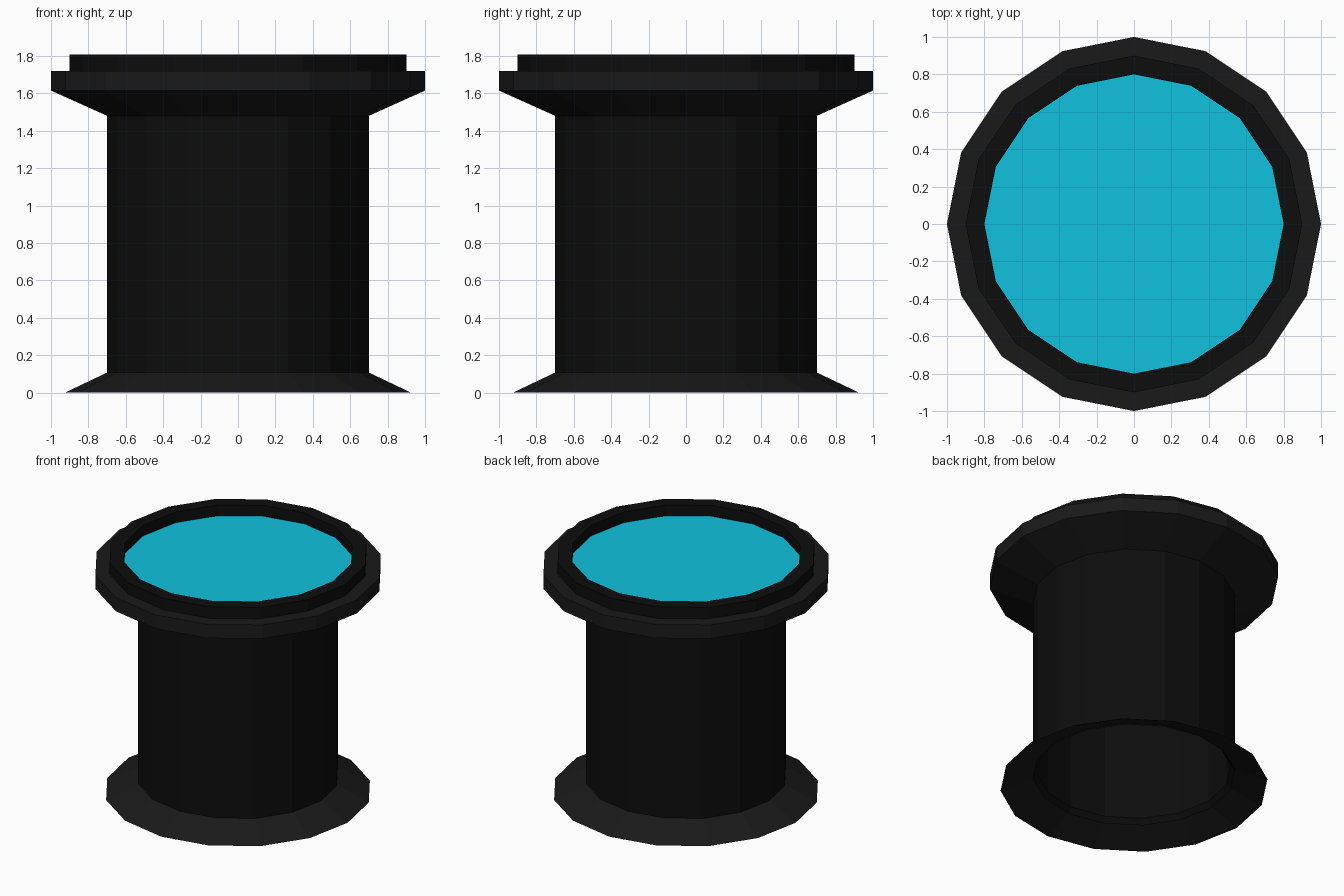
import bpy, bmesh
from math import cos, sin, pi

if "Cube" in bpy.data.objects:
    bpy.data.objects.remove(bpy.data.objects["Cube"])

SIDES = 16


def material(name, rgb):
    m = bpy.data.materials.new(name)
    m.diffuse_color = (*rgb, 1)
    m.use_nodes = True
    m.node_tree.nodes["Principled BSDF"].inputs["Base Color"].default_value = m.diffuse_color
    return m


def lathe(name, profile, mat, closed=True):
    """Revolve (radius, z) points into a 16-sided flat-shaded part."""
    bm = bmesh.new()
    rings = [[bm.verts.new((r * cos(2 * pi * i / SIDES), r * sin(2 * pi * i / SIDES), z))
              for i in range(SIDES)] for r, z in profile]
    n = len(rings)
    for k in range(n if closed else n - 1):
        a, b = rings[k], rings[(k + 1) % n]
        for i in range(SIDES):
            j = (i + 1) % SIDES
            bm.faces.new((a[i], a[j], b[j], b[i]))
    if not closed:
        bm.faces.new(rings[0])
        bm.faces.new(rings[-1])
    bmesh.ops.recalc_face_normals(bm, faces=bm.faces)
    me = bpy.data.meshes.new(name)
    bm.to_mesh(me)
    bm.free()
    me.materials.append(mat)
    ob = bpy.data.objects.new(name, me)
    bpy.context.collection.objects.link(ob)
    return ob


black = material("black", (0.004, 0.004, 0.004))
charcoal = material("charcoal", (0.01, 0.01, 0.01))
cyan = material("cyan", (0.005, 0.54, 0.74))

# Hollow column, open underneath
lathe("column", [(0.70, 0.08), (0.70, 1.50), (0.67, 1.50), (0.67, 0.12)], black)

# Flared foot: thin sloping skirt
lathe("foot_skirt", [(0.925, 0), (0.70, 0.107), (0.68, 0.107), (0.70, 0.09), (0.915, 0)], charcoal)

# Flared collar under the rim
lathe("collar", [(0.70, 1.48), (1.0, 1.615), (1.0, 1.72), (0.80, 1.72), (0.67, 1.66), (0.67, 1.48)], charcoal)

# Raised rim around the glowing panel
lathe("top_rim", [(0.90, 1.70), (0.90, 1.807), (0.80, 1.807), (0.80, 1.70)], black)

# Recessed coloured panel
lathe("top_panel", [(0.80, 1.69), (0.80, 1.725)], cyan, closed=False)
